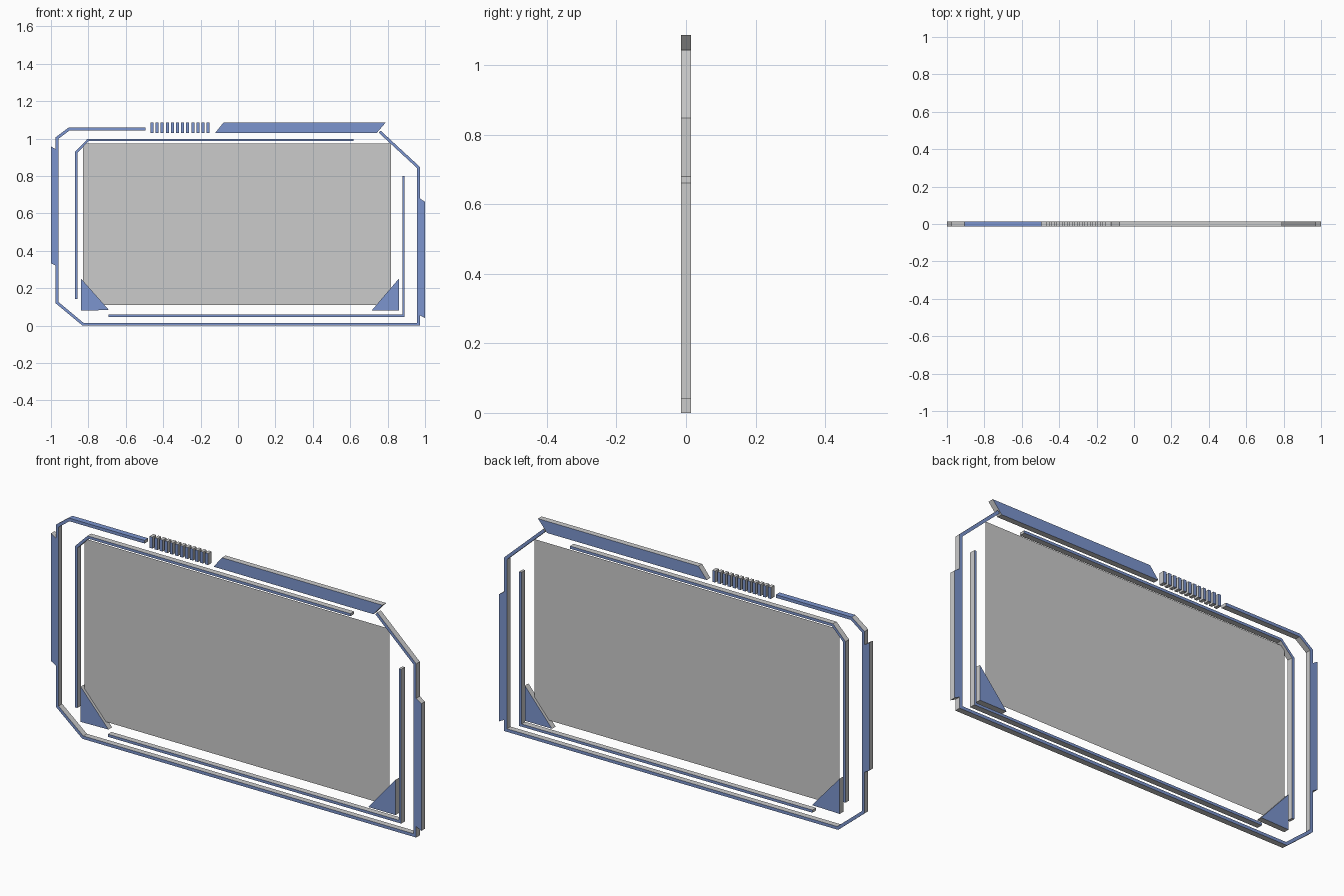
import bpy, bmesh
from mathutils import Vector

if "Cube" in bpy.data.objects:
    bpy.data.objects.remove(bpy.data.objects["Cube"])

HALF = 0.014  # half of the frame depth

blue = bpy.data.materials.new("blue_face")
blue.diffuse_color = (0.20, 0.30, 0.62, 1)
blue.use_nodes = True
blue.node_tree.nodes["Principled BSDF"].inputs["Base Color"].default_value = blue.diffuse_color
grey = bpy.data.materials.new("grey_edge")
grey.diffuse_color = (0.6, 0.6, 0.6, 1)
grey.use_nodes = True
grey.node_tree.nodes["Principled BSDF"].inputs["Base Color"].default_value = grey.diffuse_color


def finish(name, bm):
    """Orient the faces, colour front and back blue, and link the object."""
    bmesh.ops.recalc_face_normals(bm, faces=bm.faces)
    for f in bm.faces:
        f.material_index = 0 if abs(f.normal.y) > 0.5 else 1
    me = bpy.data.meshes.new(name)
    bm.to_mesh(me)
    bm.free()
    me.materials.append(blue)
    me.materials.append(grey)
    ob = bpy.data.objects.new(name, me)
    bpy.context.collection.objects.link(ob)
    return ob


def add_plate(bm, pts):
    """Extrude an x-z outline through the frame depth."""
    f = bm.faces.new([bm.verts.new((x, -HALF, z)) for x, z in pts])
    ext = bmesh.ops.extrude_face_region(bm, geom=[f], use_keep_orig=True)
    verts = [v for v in ext["geom"] if isinstance(v, bmesh.types.BMVert)]
    bmesh.ops.translate(bm, verts=verts, vec=(0, 2 * HALF, 0))


def plate(name, pts):
    bm = bmesh.new()
    add_plate(bm, pts)
    return finish(name, bm)


def strip(name, path, width):
    """Mitred rectangular bar following an x-z path."""
    pts = [Vector(p) for p in path]
    dirs = [(b - a).normalized() for a, b in zip(pts, pts[1:])]
    norms = [Vector((-d.y, d.x)) for d in dirs]
    bm = bmesh.new()
    rings = []
    for i, p in enumerate(pts):
        a, b = norms[max(i - 1, 0)], norms[min(i, len(norms) - 1)]
        m = (a + b).normalized()
        off = m * (width / 2 / m.dot(a))
        rings.append([bm.verts.new((q.x, y, q.y)) for q, y in
                      ((p + off, -HALF), (p + off, HALF),
                       (p - off, HALF), (p - off, -HALF))])
    for r, s in zip(rings, rings[1:]):
        for k in range(4):
            j = (k + 1) % 4
            bm.faces.new((r[k], r[j], s[j], s[k]))
    bm.faces.new(rings[0])
    bm.faces.new(rings[-1])
    return finish(name, bm)


# Display panel: a single thin sheet in the middle of the depth
bpy.ops.mesh.primitive_plane_add(size=1, location=(-0.005, 0, 0.541),
                                 rotation=(1.5707963, 0, 0))
panel = bpy.context.object
panel.name = "screen_panel"
panel.scale = (1.646, 0.864, 1)

# Outer frame line
outer = strip("outer_frame", [(-0.495, 1.051), (-0.903, 1.051), (-0.967, 1.003),
                              (-0.967, 0.122), (-0.829, 0.0075), (0.965, 0.0075),
                              (0.965, 0.845), (0.757, 1.037)], 0.015)
# its top-left run has a blue upper face
for f in outer.data.polygons:
    if f.normal.z > 0.9 and f.center.z > 1.0:
        f.material_index = 0

# Inner frame lines
strip("inner_frame_upper", [(0.617, 0.992), (-0.801, 0.992), (-0.865, 0.927),
                            (-0.865, 0.143)], 0.013)
strip("inner_frame_lower", [(-0.693, 0.053), (0.885, 0.053), (0.885, 0.800)], 0.013)

# Side accent bars
plate("left_bar", [(-1, 0.958), (-0.966, 0.937), (-0.966, 0.315), (-1, 0.334)])
plate("right_bar", [(0.961, 0.687), (1, 0.661), (1, 0.04), (0.961, 0.06)])

# Top header bar
plate("header_bar", [(-0.122, 1.03), (-0.077, 1.086), (0.79, 1.086), (0.741, 1.029)])

# Corner triangles
plate("corner_left", [(-0.84, 0.252), (-0.84, 0.08), (-0.69, 0.083)])
plate("corner_right", [(0.861, 0.252), (0.861, 0.08), (0.714, 0.08)])

# Row of small vertical ticks
bm = bmesh.new()
for i in range(12):
    x = -0.468 + i * 0.0273
    add_plate(bm, [(x, 1.03), (x + 0.016, 1.03), (x + 0.016, 1.086), (x, 1.086)])
finish("tick_row", bm)
